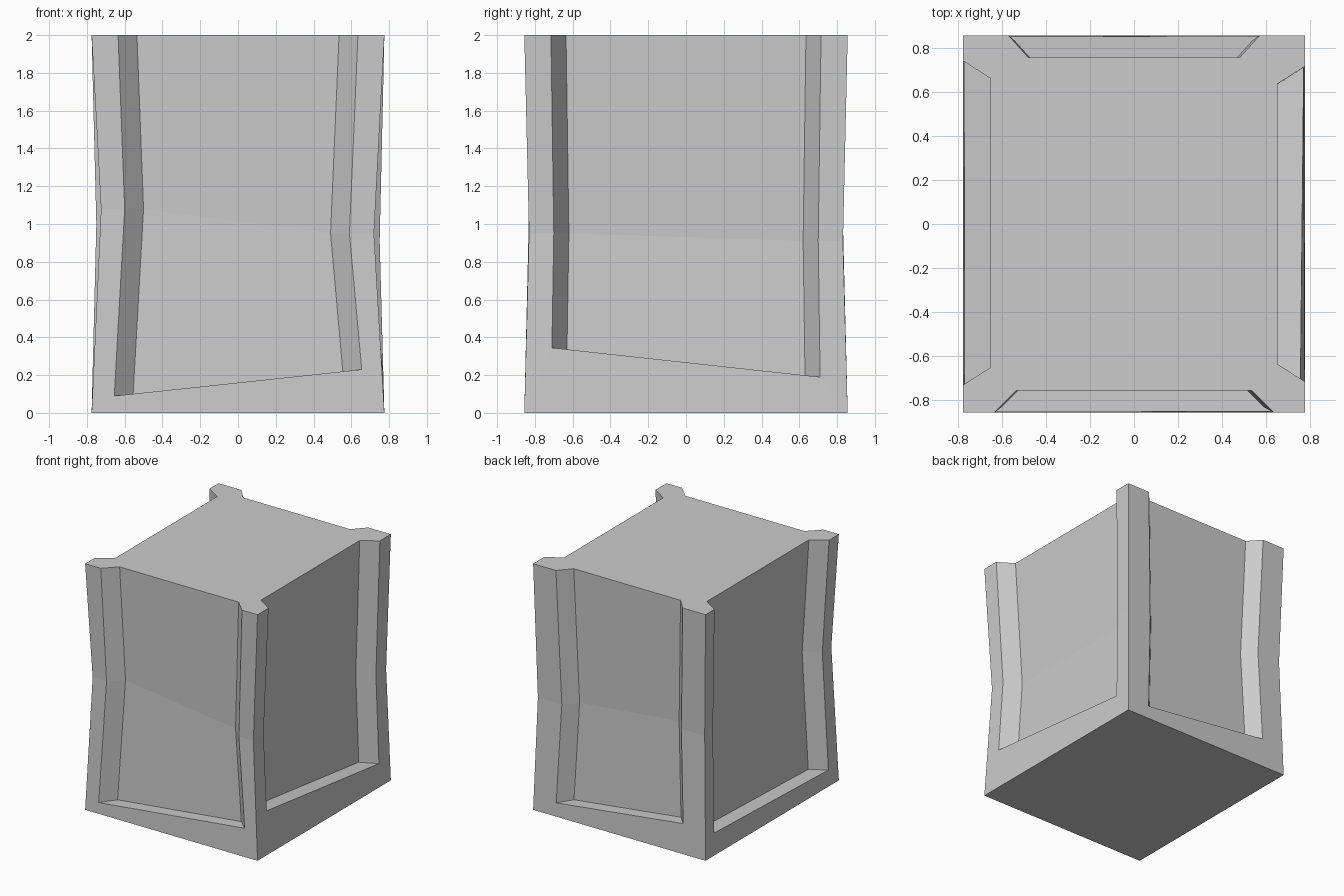
import bpy, bmesh
from mathutils import Vector

if "Cube" in bpy.data.objects:
    bpy.data.objects.remove(bpy.data.objects["Cube"])

HX, HY, H = 0.775, 0.856, 2.0

# Corner posts, counter-clockwise from front left: sign x, sign y, waist pinch x, pinch y, waist height
corners = [(-1, -1, .05, .025, 1.08), (1, -1, .055, .025, .95),
           (1, 1, .025, .025, .91), (-1, 1, .025, .025, 1.0)]

# Recessed panels (front, right, back, left): each edge gives
# offset at bottom, waist, top and the bottom height; then bevel width and depth
panels = [((-.655, -.60, -.635, .09), (.655, .59, .635, .23), .10, .10),
          ((-.71, -.70, -.715, .345), (.71, .70, .715, .19), .08, .125),
          ((-.57, -.535, -.57, .11), (.57, .54, .57, .245), .09, .10),
          ((-.74, -.725, -.74, .18), (.73, .715, .73, .13), .08, .125)]
frames = [((1, 0, 0), (0, -1, 0), HY), ((0, 1, 0), (1, 0, 0), HX),
          ((-1, 0, 0), (0, 1, 0), HY), ((0, -1, 0), (-1, 0, 0), HX)]

bm = bmesh.new()


def quads(a, b):
    """Join two columns of points with faces."""
    for i in range(len(a) - 1):
        bm.faces.new([bm.verts.new(p) for p in (a[i], b[i], b[i + 1], a[i + 1])])


def corner_column(c):
    sx, sy, px, py, kz = c
    return [Vector((sx * HX, sy * HY, 0)),
            Vector((sx * (HX - px), sy * (HY - py), kz)),
            Vector((sx * HX, sy * HY, H))]


def edge_columns(edge, inset, depth, frame, corner):
    """Outer rim and inner floor columns of one panel edge."""
    u, n, half = Vector(frame[0]), Vector(frame[1]), frame[2]
    kz = corner[4]
    pinch = corner[3] if n.y else corner[2]
    inward = inset if edge[0] < 0 else -inset
    outer, inner = [], []
    for off, z, p in zip(edge[:3], (edge[3], kz, H), (pinch * edge[3] / kz, pinch, 0)):
        up = Vector((0, 0, z))
        outer.append(u * off + n * (half - p) + up)
        inner.append(u * (off + inward) + n * (half - p - depth) + up)
    return outer, inner


# Four sides, each with a sunken panel open at the top
top_loop = []
for k in range(4):
    left, right, inset, depth = panels[k]
    ca, cb = corners[k], corners[(k + 1) % 4]
    c0, c1 = corner_column(ca), corner_column(cb)
    o0, i0 = edge_columns(left, inset, depth, frames[k], ca)
    o1, i1 = edge_columns(right, inset, depth, frames[k], cb)
    # keep the ledge corners on the slanted bottom line
    slope = (right[3] - left[3]) / (right[0] - left[0])
    i0[0].z += slope * inset
    i1[0].z -= slope * inset
    for a, b in ((c0, o0), (o0, i0), (i0, i1), (i1, o1), (o1, c1)):
        quads(a, b)
    quads([c0[0], o0[0]], [c1[0], o1[0]])    # bottom rail
    quads([o0[0], i0[0]], [o1[0], i1[0]])    # ledge
    top_loop += [c0[2], o0[2], i0[2], i1[2], o1[2]]

# Top and bottom caps
bm.faces.new([bm.verts.new(p) for p in top_loop])
bm.faces.new([bm.verts.new(corner_column(c)[0]) for c in reversed(corners)])

bmesh.ops.remove_doubles(bm, verts=bm.verts, dist=0.0005)
bmesh.ops.recalc_face_normals(bm, faces=bm.faces)
mesh = bpy.data.meshes.new("panelled_block")
bm.to_mesh(mesh)
bm.free()
bpy.context.collection.objects.link(bpy.data.objects.new("panelled_block", mesh))
